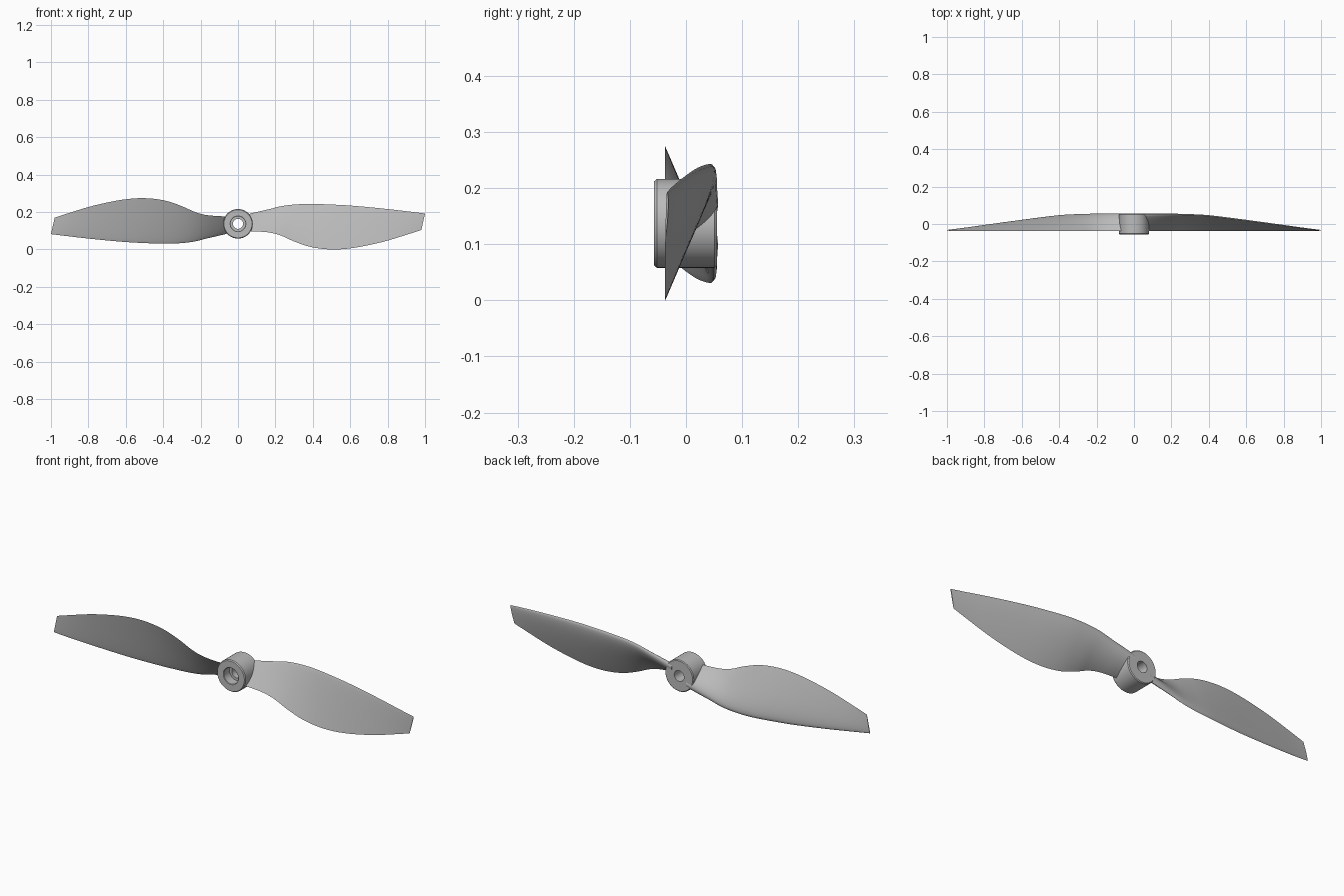
import bpy, bmesh, math
from mathutils import Matrix, Vector

if "Cube" in bpy.data.objects:
    bpy.data.objects.remove(bpy.data.objects["Cube"], do_unlink=True)

CENTRE_Z = 0.137
TRAIL_Y = -0.037

grey = bpy.data.materials.new("light grey plastic")
grey.use_nodes = True
colour = (0.5, 0.5, 0.5, 1)
grey.diffuse_color = colour
grey.node_tree.nodes["Principled BSDF"].inputs["Base Color"].default_value = colour


def finish(bm, name, angle):
    bmesh.ops.recalc_face_normals(bm, faces=bm.faces)
    mesh = bpy.data.meshes.new(name)
    bm.to_mesh(mesh)
    bm.free()
    mesh.materials.append(grey)
    obj = bpy.data.objects.new(name, mesh)
    bpy.context.collection.objects.link(obj)
    bpy.ops.object.select_all(action="DESELECT")
    obj.select_set(True)
    bpy.context.view_layer.objects.active = obj
    bpy.ops.object.shade_smooth_by_angle(angle=math.radians(angle))
    return obj


# Blade stations: span, trailing z, leading z, leading y, thickness
STATIONS = [
    (0.04, 0.098, 0.185, 0.050, 0.032),
    (0.10, 0.096, 0.200, 0.050, 0.028),
    (0.17, 0.090, 0.216, 0.050, 0.023),
    (0.23, 0.074, 0.231, 0.050, 0.021),
    (0.30, 0.043, 0.240, 0.048, 0.020),
    (0.39, 0.013, 0.243, 0.043, 0.019),
    (0.50, 0.000, 0.240, 0.030, 0.018),
    (0.62, 0.008, 0.233, 0.015, 0.015),
    (0.78, 0.040, 0.218, -0.006, 0.011),
    (0.92, 0.080, 0.202, -0.025, 0.007),
    (1.00, 0.104, 0.192, -0.034, 0.004),
]


def smooth_stations(steps):
    """Catmull-Rom spline through the stations."""
    pts = [Vector(s) for s in STATIONS]
    pts = [2 * pts[0] - pts[1]] + pts + [2 * pts[-1] - pts[-2]]
    for a, b, c, d in zip(pts, pts[1:], pts[2:], pts[3:]):
        for k in range(steps):
            t = k / steps
            yield (b * 2 + (c - a) * t + (a * 2 - b * 5 + c * 4 - d) * t**2
                   + (b * 3 - a - c * 3 + d) * t**3) / 2
    yield pts[-2]


def airfoil(s):
    """Half thickness from rounded leading edge (s=0) to sharp trailing edge."""
    return 2.0 * (1.485 * math.sqrt(s) - 0.63 * s - 1.758 * s**2
                  + 1.4215 * s**3 - 0.5185 * s**4)


def blade(name, turn):
    bm = bmesh.new()
    n = 14
    chord = [(1 - math.cos(math.pi * i / n)) / 2 for i in range(n + 1)]
    loop = [(s, 0.85) for s in chord] + [(s, -0.15) for s in chord[-2:0:-1]]
    rings = []
    for x, z_trail, z_lead, y_lead, thick in smooth_stations(5):
        lead = Vector((x, y_lead, z_lead - CENTRE_Z))
        trail = Vector((x - 0.02 * x**4, TRAIL_Y, z_trail - CENTRE_Z))
        along = trail - lead
        normal = Vector((0, -along.z, along.y)).normalized()
        rings.append([bm.verts.new(lead + along * s + normal * thick * side * airfoil(s))
                      for s, side in loop])
    for r0, r1 in zip(rings, rings[1:]):
        for i in range(len(loop)):
            j = (i + 1) % len(loop)
            bm.faces.new((r0[i], r0[j], r1[j], r1[i]))
    bm.faces.new(rings[0])
    bm.faces.new(rings[-1])
    bm.transform(Matrix.Translation((0, 0, CENTRE_Z)) @ Matrix.Rotation(turn, 4, "Y"))
    finish(bm, name, 50)


blade("left_blade", 0)
blade("right_blade", math.pi)

# Hub: lathed ring with a wide front socket and a narrower through bore
profile = [(0.079, -0.052), (0.075, -0.057), (0.042, -0.057), (0.040, -0.055),
           (0.040, -0.010), (0.027, -0.010), (0.027, 0.055), (0.075, 0.055),
           (0.079, 0.051)]
bm = bmesh.new()
verts = [bm.verts.new((r, y, 0)) for r, y in profile]
edges = [bm.edges.new((verts[i - 1], verts[i])) for i in range(len(verts))]
bmesh.ops.spin(bm, geom=verts + edges, cent=(0, 0, 0), axis=(0, 1, 0),
               angle=math.tau, steps=64)
bmesh.ops.remove_doubles(bm, verts=bm.verts, dist=0.0001)
bm.transform(Matrix.Translation((0, 0, CENTRE_Z)))
finish(bm, "hub", 35)
